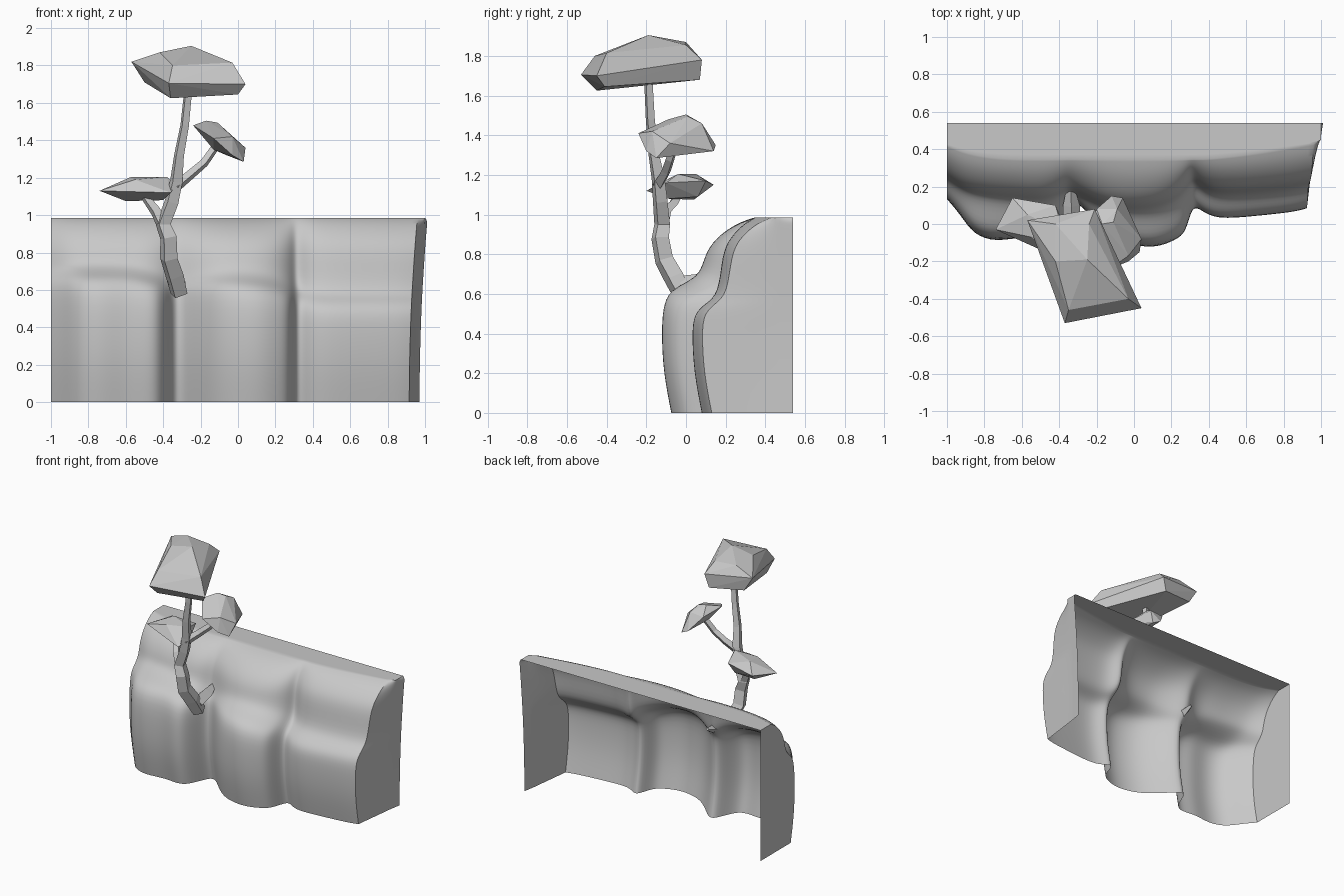
import bpy, bmesh

cube = bpy.data.objects.get("Cube")
if cube:
    bpy.data.objects.remove(cube, do_unlink=True)

stone = bpy.data.materials.new("plain_grey")
stone.use_nodes = True
grey = (0.58, 0.58, 0.58, 1)
stone.diffuse_color = grey
shader = next(n for n in stone.node_tree.nodes if n.type == "BSDF_PRINCIPLED")
shader.inputs["Base Color"].default_value = grey


def add_object(name, data):
    obj = bpy.data.objects.new(name, data)
    data.materials.append(stone)
    bpy.context.scene.collection.objects.link(obj)
    return obj


def mesh_object(name, bm):
    mesh = bpy.data.meshes.new(name)
    bm.to_mesh(mesh)
    bm.free()
    return add_object(name, mesh)


def limb(name, points):
    """Four-sided tapering branch through (x, y, z, radius) points."""
    curve = bpy.data.curves.new(name, "CURVE")
    curve.dimensions = "3D"
    curve.bevel_depth = 1
    curve.bevel_resolution = 0
    curve.use_fill_caps = True
    spline = curve.splines.new("POLY")
    spline.points.add(len(points) - 1)
    spline.use_smooth = False
    for target, (x, y, z, radius) in zip(spline.points, points):
        target.co = (x, y, z, 1)
        target.radius = radius
    return add_object(name, curve)


def canopy(name, points):
    """Faceted foliage clump wrapped around its corner points."""
    bm = bmesh.new()
    for p in points:
        bm.verts.new(p)
    result = bmesh.ops.convex_hull(bm, input=bm.verts)
    unused = {g for g in result["geom_interior"] + result["geom_unused"]
              if isinstance(g, bmesh.types.BMVert)}
    bmesh.ops.delete(bm, geom=list(unused), context="VERTS")
    bmesh.ops.recalc_face_normals(bm, faces=bm.faces)
    return mesh_object(name, bm)


# Cliff columns: x, lower bulge y, upper wall y, brow y, ledge height
columns = [
    (-1, .54, .54, .54, .62), (-1, .45, .45, .45, .62),
    (-1, .13, .24, .42, .64), (-.93, .05, .19, .39, .65),
    (-.86, -.06, .16, .37, .66), (-.74, -.1, .14, .35, .66),
    (-.6, -.07, .13, .345, .66), (-.5, -.09, .12, .345, .64),
    (-.42, -.08, .14, .345, .62), (-.37, .04, .17, .345, .6),
    (-.33, .14, .18, .345, .6), (-.24, .05, .13, .345, .61),
    (-.12, -.07, .08, .345, .63), (0, -.12, .07, .345, .63),
    (.12, -.13, .08, .345, .62), (.22, -.09, .12, .345, .6),
    (.28, -.05, .18, .345, .58), (.31, .1, .24, .345, .56),
    (.36, .07, .2, .345, .54), (.44, .02, .16, .35, .53),
    (.65, .04, .17, .375, .53), (.85, .06, .19, .41, .53),
    (.915, .08, .21, .43, .53),
    (.955, .45, .45, .45, .55), (.97, .54, .54, .54, .55),
]


def column_points(col):
    x, low, up, brow, ledge = col
    wall = low == up
    foot = 0 if wall else .05
    rise = brow - up
    pts = [(low + foot, 0), (low + foot * .2, .2), (low, .4),
           (low + foot * .2, ledge - .03), (low * .5 + up * .5, ledge + .02),
           (up, ledge + .07), (up + rise * .08, .8), (up + rise * .28, .88),
           (up + rise * .58, .94), (up + rise * .82, .97), (brow, .985)]
    # the right end leans outward towards the top
    lean = .045 if x > .9 else 0
    pts = [(x + lean * z * z, y, z) for y, z in pts]
    top_x = 1 if x > .9 else x
    if wall:
        pts[-1] = (top_x, brow, .985)
    return pts + [(top_x, .45, .985), (top_x, .54, .985)]


bm = bmesh.new()
grid = [[bm.verts.new(p) for p in column_points(c)] for c in columns]
last, rows = len(grid) - 1, len(grid[0])
brow_row = rows - 3
for i in range(last):
    for j in range(rows - 1):
        if i in (0, last - 1) and j >= brow_row:
            continue
        bm.faces.new((grid[i][j], grid[i + 1][j],
                      grid[i + 1][j + 1], grid[i][j + 1]))

# Keep the end corners, brow and open borders crisp
crease = bm.edges.layers.float.new("crease_edge")
sharp_columns = (1, 2, last - 2, last - 1)
sharp_pairs = [(grid[i][j], grid[i][j + 1])
               for i in sharp_columns for j in range(rows - 1)]
sharp_pairs += [(grid[i][j], grid[i + 1][j])
                for i in range(last) for j in (brow_row, brow_row + 1)]
for a, b in sharp_pairs:
    edge = bm.edges.get((a, b))
    if edge:
        edge[crease] = 1
for edge in bm.edges:
    if edge.is_boundary:
        edge[crease] = 1
bmesh.ops.remove_doubles(bm, verts=bm.verts, dist=.0005)
cliff = mesh_object("cliff_face", bm)
smooth = cliff.modifiers.new("soft_rock", "SUBSURF")
smooth.levels = smooth.render_levels = 2
bpy.ops.object.select_all(action="DESELECT")
cliff.select_set(True)
bpy.context.view_layer.objects.active = cliff
bpy.ops.object.modifier_apply(modifier=smooth.name)
bpy.ops.object.shade_smooth_by_angle(angle=.7)

# Crooked tree growing out of the cleft
limb("root", [(-.34, .23, .7, .012), (-.335, .1, .66, .045),
              (-.33, -.03, .64, .05)])
limb("trunk", [(-.315, -.01, .58, .05), (-.34, -.06, .68, .055),
               (-.37, -.11, .77, .052), (-.372, -.13, .88, .05),
               (-.4, -.12, .95, .045), (-.355, -.13, 1.07, .042),
               (-.33, -.14, 1.18, .038), (-.315, -.165, 1.32, .03),
               (-.285, -.18, 1.48, .026), (-.265, -.19, 1.68, .024)])
limb("right_branch", [(-.335, -.14, 1.15, .03), (-.25, -.1, 1.22, .026),
                      (-.18, -.08, 1.28, .024), (-.11, -.05, 1.38, .022)])
limb("left_branch", [(-.4, -.12, .94, .035), (-.44, -.1, 1.02, .03),
                     (-.47, -.06, 1.06, .026), (-.51, -.03, 1.12, .024)])

canopy("top_canopy", [
    (-.36, -.45, 1.625), (0, -.41, 1.645), (-.24, .07, 1.68), (-.5, .02, 1.71),
    (-.37, -.53, 1.705), (.04, -.45, 1.7), (-.21, .08, 1.78), (-.57, .02, 1.82),
    (-.35, -.46, 1.8), (-.03, -.4, 1.815), (-.42, -.2, 1.87),
    (-.25, -.19, 1.905), (-.24, 0, 1.855), (-.42, 0, 1.87)])
canopy("right_canopy", [
    (-.12, .15, 1.35), (-.06, .14, 1.32), (.04, -.08, 1.36), (.03, -.15, 1.285),
    (-.03, -.2, 1.32), (-.13, -.24, 1.41), (-.24, -.09, 1.48),
    (-.17, 0, 1.505), (-.11, .01, 1.495), (-.2, .08, 1.45),
    (-.09, .08, 1.46), (-.03, -.17, 1.42), (-.13, -.08, 1.35)])
canopy("left_canopy", [
    (-.74, -.03, 1.13), (-.65, .14, 1.15), (-.42, .1, 1.17), (-.33, -.1, 1.16),
    (-.36, -.2, 1.12), (-.57, .05, 1.205), (-.38, -.04, 1.205),
    (-.55, -.07, 1.19), (-.6, .04, 1.075), (-.4, -.09, 1.08),
    (-.45, .06, 1.09)])
